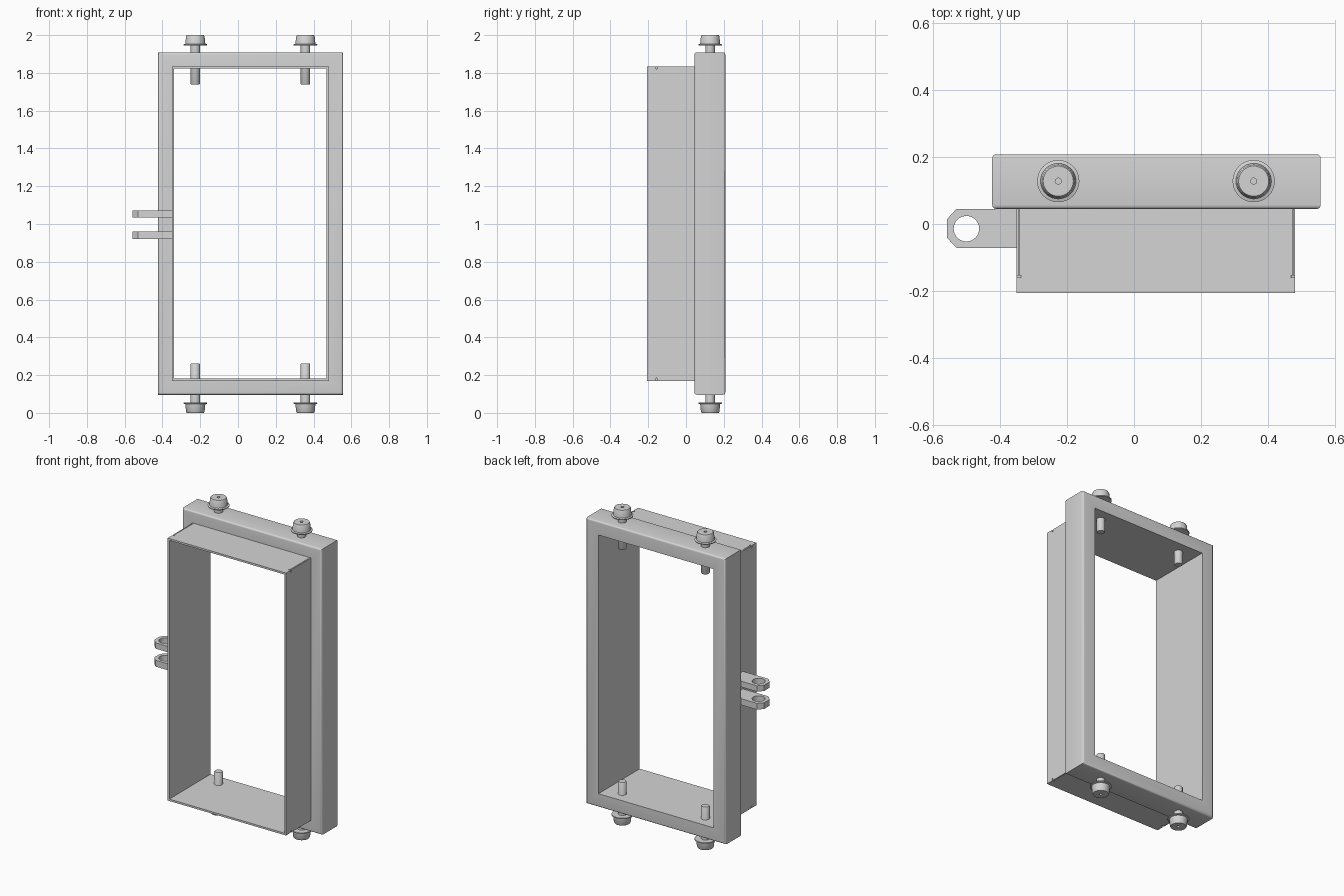
import bpy, bmesh, math

cube = bpy.data.objects.get("Cube")
if cube:
    bpy.data.objects.remove(cube, do_unlink=True)

grey = bpy.data.materials.new("plain grey")
grey.use_nodes = True
colour = (0.66, 0.66, 0.66, 1)
grey.diffuse_color = colour
grey.node_tree.nodes["Principled BSDF"].inputs["Base Color"].default_value = colour


def finish(name, bm, smooth=False):
    bmesh.ops.recalc_face_normals(bm, faces=bm.faces)
    mesh = bpy.data.meshes.new(name)
    bm.to_mesh(mesh)
    bm.free()
    mesh.materials.append(grey)
    ob = bpy.data.objects.new(name, mesh)
    bpy.context.collection.objects.link(ob)
    if smooth:
        bpy.ops.object.select_all(action="DESELECT")
        ob.select_set(True)
        bpy.context.view_layer.objects.active = ob
        bpy.ops.object.shade_smooth_by_angle(angle=math.radians(40))


def corners(x0, x1, z0, z1):
    return [(x0, z0), (x1, z0), (x1, z1), (x0, z1)]


# Shared sizes of the sheet sleeve
X0, X1, Z0, Z1 = -0.35, 0.481, 0.17, 1.835
T = 0.012


# Thick rear frame: a rectangular tube along y with rounded outer rims
def rear_frame(outer, inner, y0, y1, bevel):
    bm = bmesh.new()
    loops = [[bm.verts.new((x, y, z)) for x, z in corners(*rect)]
             for rect, y in ((outer, y0), (outer, y1), (inner, y1), (inner, y0))]
    for k in range(4):
        a, b = loops[k], loops[(k + 1) % 4]
        for i in range(4):
            j = (i + 1) % 4
            bm.faces.new((a[i], a[j], b[j], b[i]))
    rims = [bm.edges.get((l[i], l[(i + 1) % 4])) for l in loops[:2] for i in range(4)]
    bmesh.ops.bevel(bm, geom=rims, offset=bevel, segments=4, profile=0.5, affect="EDGES")
    finish("rear_frame", bm, True)


rear_frame((-0.423, 0.557, 0.096, 1.909), (X0 + T, X1 - T, Z0 + T, Z1 - T),
           0.045, 0.208, 0.012)


# Thin front sleeve on a cell grid, with a notch and a fine seam at each bend
def front_sleeve():
    insets = [0, 0.006, 0.008, T, 0.014]
    xs = [X0 + d for d in insets] + [X1 - d for d in reversed(insets)]
    zs = [Z0 + d for d in insets] + [Z1 - d for d in reversed(insets)]
    ys = [-0.206, -0.16, -0.153, 0.045]
    size = (len(xs) - 1, len(ys) - 1, len(zs) - 1)

    def solid(cell):
        if any(c < 0 or c >= n for c, n in zip(cell, size)):
            return False
        i, j, k = cell
        dx, dz = min(i, size[0] - 1 - i), min(k, size[2] - 1 - k)
        wall = dx < 3 or dz < 3
        notch = j == 1 and dx < 4 and dz < 4
        seam = j == 2 and dx == 1 and dz < 2
        return wall and not notch and not seam

    bm = bmesh.new()
    verts = {}

    def vert(key):
        if key not in verts:
            i, j, k = key
            verts[key] = bm.verts.new((xs[i], ys[j], zs[k]))
        return verts[key]

    cells = [(i, j, k) for i in range(size[0]) for j in range(size[1])
             for k in range(size[2])]
    for cell in filter(solid, cells):
        for axis in range(3):
            u, v = (axis + 1) % 3, (axis + 2) % 3
            for step in (0, 1):
                near = list(cell)
                near[axis] += 2 * step - 1
                if solid(tuple(near)):
                    continue
                quad = []
                for a, b in corners(0, 1, 0, 1):
                    key = list(cell)
                    key[axis] += step
                    key[u] += a
                    key[v] += b
                    quad.append(vert(tuple(key)))
                bm.faces.new(quad if step else quad[::-1])
    finish("front_sleeve", bm)


front_sleeve()


# Hinge lugs: chamfered plates with a round pin hole
def lug(name, z0, z1):
    cx, cy, r, n = -0.5, -0.014, 0.038, 32
    outline = [(X0, -0.071), (X0, 0.045), (-0.53, 0.045),
               (-0.558, 0.014), (-0.558, -0.041), (-0.53, -0.071)]
    hole = [(cx + r * math.cos(2 * math.pi * i / n), cy + r * math.sin(2 * math.pi * i / n))
            for i in range(n)]
    bm = bmesh.new()
    edges = []
    for pts in (outline, hole):
        vs = [bm.verts.new((x, y, z0)) for x, y in pts]
        edges += [bm.edges.new((vs[i], vs[(i + 1) % len(vs)])) for i in range(len(vs))]
    bmesh.ops.triangle_fill(bm, edges=edges, use_beauty=True)
    ext = bmesh.ops.extrude_face_region(bm, geom=bm.faces[:], use_keep_orig=True)
    moved = [g for g in ext["geom"] if isinstance(g, bmesh.types.BMVert)]
    bmesh.ops.translate(bm, vec=(0, 0, z1 - z0), verts=moved)
    finish(name, bm, True)


lug("lower_hinge_lug", 0.92, 0.96)
lug("upper_hinge_lug", 1.034, 1.071)


# Flanged bolts: a turned profile (radius, height), mirrored for the bottom
BOLT = [(0, 1.738), (0.022, 1.738), (0.025, 1.742), (0.025, 1.945),
        (0.062, 1.945), (0.063, 1.951), (0.053, 1.954), (0.049, 1.993),
        (0.045, 2.0), (0.009, 2.0), (0.009, 1.99), (0, 1.99)]


def bolt(name, x, flip):
    n = 32
    bm = bmesh.new()
    rows = []
    for r, h in BOLT:
        z = 2.0 - h if flip else h
        count = n if r else 1
        rows.append([bm.verts.new((x + r * math.cos(2 * math.pi * i / n),
                                   0.128 + r * math.sin(2 * math.pi * i / n), z))
                     for i in range(count)])
    for a, b in zip(rows, rows[1:]):
        for i in range(n):
            j = (i + 1) % n
            loop = [a[i % len(a)], a[j % len(a)], b[j % len(b)], b[i % len(b)]]
            bm.faces.new(list(dict.fromkeys(loop)))
    finish(name, bm, True)


for side, x in (("right", -0.226), ("left", 0.357)):
    bolt("top_" + side + "_bolt", x, False)
    bolt("bottom_" + side + "_bolt", x, True)
